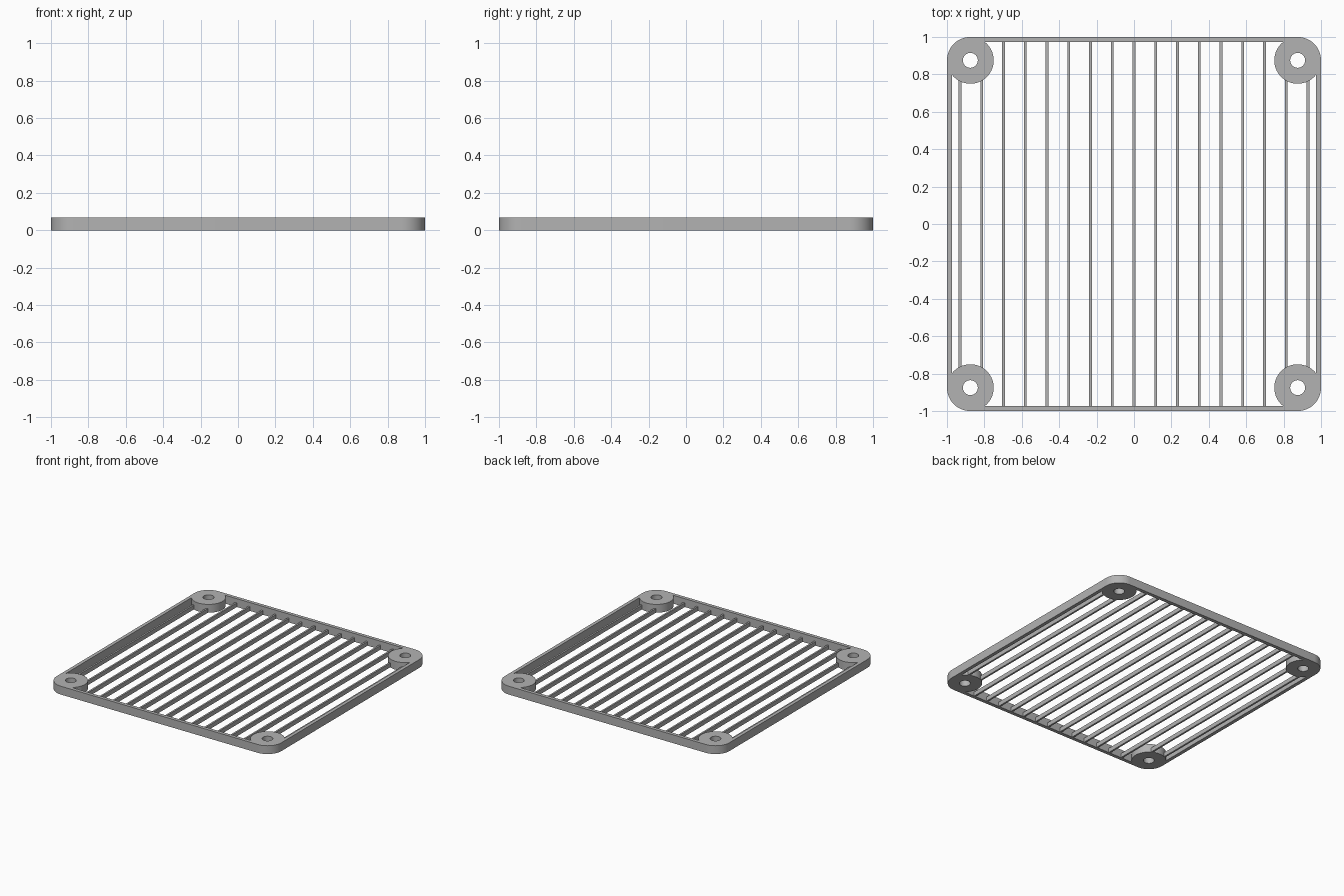
import bpy, bmesh
from math import cos, sin, acos, radians, pi

HEIGHT = 0.067      # rim and bosses
HALF = 1.0          # half of the outer side
WALL = 0.028        # rim thickness
BOSS_R = 0.125      # corner boss radius
HOLE_R = 0.04       # screw hole radius
BOSS_C = HALF - BOSS_R
BAR_W, BAR_H, PITCH = 0.014, 0.034, 0.1163

cube = bpy.data.objects.get("Cube")
if cube:
    bpy.data.objects.remove(cube, do_unlink=True)

grey = bpy.data.materials.new("grey")
grey.use_nodes = True
colour = (0.45, 0.45, 0.45, 1)
grey.diffuse_color = colour
grey.node_tree.nodes["Principled BSDF"].inputs["Base Color"].default_value = colour


def arc(cx, cy, r, start, end, steps):
    return [(cx + r * cos(start + (end - start) * i / steps),
             cy + r * sin(start + (end - start) * i / steps))
            for i in range(steps + 1)]


# Outlines: rounded outer edge, inner edge bulging around the bosses, screw holes
outer, inner, holes = [], [], []
meet = acos((BOSS_R - WALL) / BOSS_R)
for k, (sx, sy) in enumerate([(1, 1), (-1, 1), (-1, -1), (1, -1)]):
    cx, cy, turn = sx * BOSS_C, sy * BOSS_C, k * pi / 2
    outer += arc(cx, cy, BOSS_R, turn, turn + pi / 2, 16)
    inner += arc(cx, cy, BOSS_R, turn - meet, turn - 1.5 * pi + meet, 32)
    holes.append(arc(cx, cy, HOLE_R, 0, 2 * pi, 32)[:-1])

# Rim with corner bosses
curve = bpy.data.curves.new("rim_with_bosses", 'CURVE')
curve.dimensions = '2D'
curve.fill_mode = 'BOTH'
curve.extrude = HEIGHT / 2
for loop in [outer, inner] + holes:
    spline = curve.splines.new('POLY')
    spline.points.add(len(loop) - 1)
    for point, (x, y) in zip(spline.points, loop):
        point.co = (x, y, HEIGHT / 2, 1)
    spline.use_cyclic_u = True
rim = bpy.data.objects.new("rim_with_bosses", curve)
bpy.context.collection.objects.link(rim)
rim.location.z = HEIGHT / 2
bpy.ops.object.select_all(action='DESELECT')
rim.select_set(True)
bpy.context.view_layer.objects.active = rim
bpy.ops.object.convert(target='MESH')
rim = bpy.context.object

bm = bmesh.new()
bm.from_mesh(rim.data)
bmesh.ops.remove_doubles(bm, verts=bm.verts, dist=1e-5)
bmesh.ops.recalc_face_normals(bm, faces=bm.faces)
base = min(v.co.z for v in bm.verts)
for v in bm.verts:
    v.co.z -= base
bm.to_mesh(rim.data)
bm.free()
rim.location.z = 0
rim.data.materials.clear()
rim.data.materials.append(grey)
bpy.ops.object.shade_smooth_by_angle(angle=radians(30))

# Grille bars, the outer ones ending inside the bosses
for i in range(-8, 9):
    x = i * PITCH
    reach = BOSS_C - 0.09 if abs(i) >= 7 else HALF - WALL / 2
    bpy.ops.mesh.primitive_cube_add(size=1, location=(x, 0, BAR_H / 2))
    bar = bpy.context.object
    bar.name = f"grille_bar_{i + 9}"
    bar.scale = (BAR_W, 2 * reach, BAR_H)
    bpy.ops.object.transform_apply(location=False, rotation=False, scale=True)
    bar.data.materials.append(grey)
